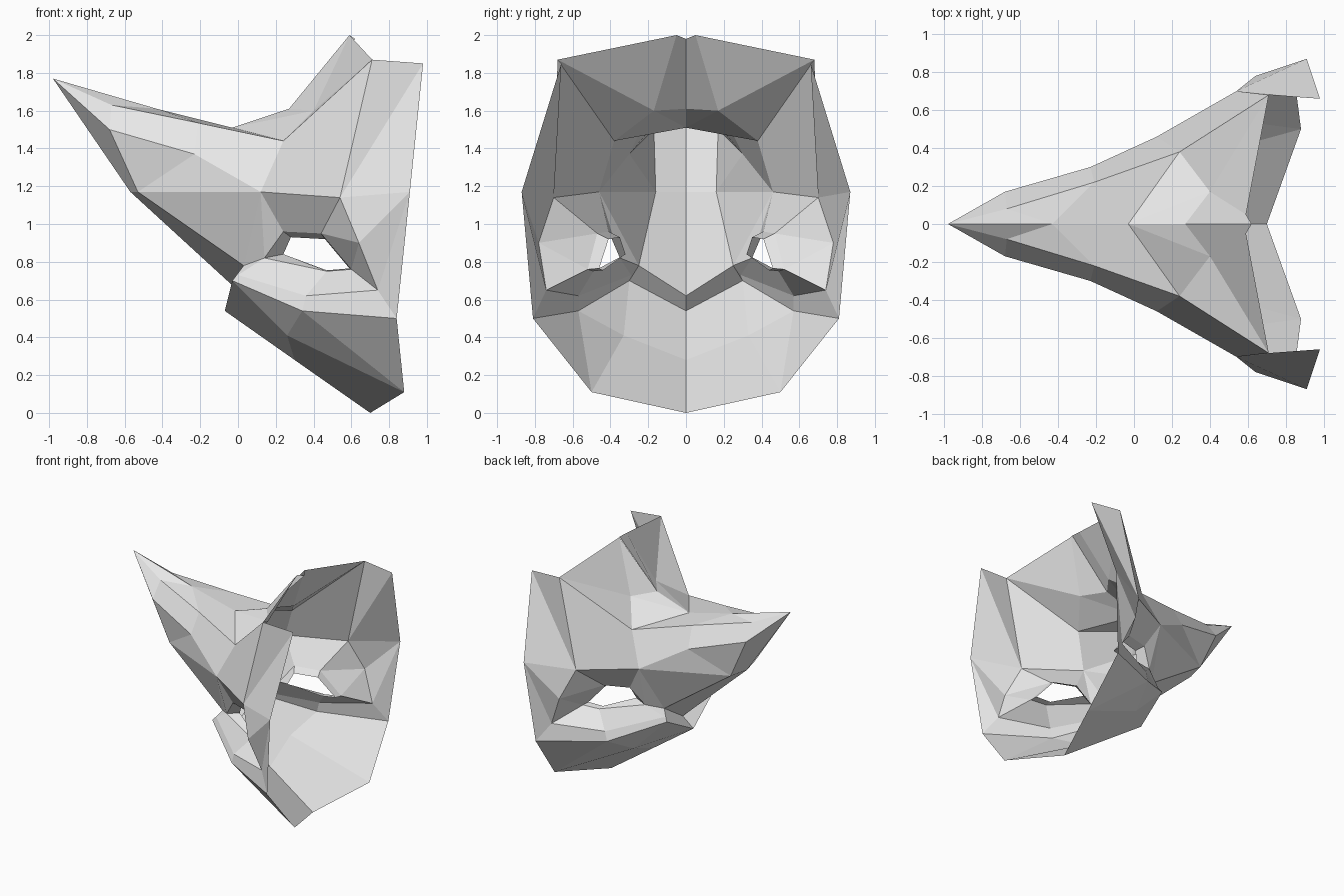
import bpy
import bmesh
from mathutils import Vector

old = bpy.data.objects.get("Cube")
if old:
    bpy.data.objects.remove(old, do_unlink=True)

# One plain paper colour for the whole mask
paper = bpy.data.materials.new("pale_grey_paper")
paper.use_nodes = True
paper.diffuse_color = (0.8, 0.8, 0.8, 1)
paper.node_tree.nodes["Principled BSDF"].inputs["Base Color"].default_value = (0.8, 0.8, 0.8, 1)

# Fold corners of one half of the mask
nose = dict(
    tip=(-.98, 0, 1.77), ridge=(-.43, 0, 1.61), root=(-.03, 0, 1.51),
    top_front=(-.67, -.08, 1.63), top_mid=(-.21, -.22, 1.535),
    side_front=(-.68, -.17, 1.5), side_mid=(-.23, -.3, 1.37),
    keel=(-.57, 0, 1.17), keel_side=(-.53, -.16, 1.17),
    base=(.03, 0, .62), nostril=(.03, -.25, .78))
forehead = dict(
    brow=(.24, -.38, 1.44), fold=(.40, -.17, 1.6), fold_mid=(.27, 0, 1.61),
    crown=(.59, -.05, 2), crown_mid=(.62, 0, 1.98), temple=(.71, -.68, 1.87))
eye = dict(
    lid_in=(.12, -.46, 1.17), lid_out=(.54, -.70, 1.14), socket=(.64, -.78, .9),
    corner=(.74, -.74, .65), bag=(.36, -.57, .62), bag_in=(0, -.29, .73),
    hole_in=(.14, -.35, .82), hole_top=(.24, -.41, .96), hole_out=(.44, -.47, .95),
    hole_end=(.60, -.52, .76), hole_low=(.47, -.49, .75))
rim = dict(
    rim_in=(.24, -.32, .84), rim_top=(.28, -.35, .93), rim_out=(.46, -.41, .92),
    rim_end=(.59, -.46, .765), rim_low=(.47, -.44, .755))
jaw = dict(
    ear_top=(.98, -.66, 1.85), ear=(.91, -.87, 1.17), jaw=(.84, -.81, .5),
    lip_mid=(-.07, 0, .54), lip=(-.03, -.3, .70), lip_out=(.34, -.57, .54),
    chin_fold=(.26, -.33, .41), chin_mid=(.3, 0, .28),
    chin_side=(.88, -.5, .11), chin=(.70, 0, 0))
corners = {**nose, **forehead, **eye, **rim, **jaw}
inside = Vector((.6, 0, .9))


def folded_part(name, panels):
    """Flat panels between named corners, mirrored across y = 0."""
    bm = bmesh.new()
    made = {}
    for panel in panels:
        verts = []
        for key in panel.split():
            if key not in made:
                made[key] = bm.verts.new(corners[key])
            verts.append(made[key])
        bm.faces.new(verts)
    bm.normal_update()
    for face in bm.faces:
        if face.normal.dot(face.calc_center_median() - inside) < 0:
            face.normal_flip()
    mesh = bpy.data.meshes.new(name)
    bm.to_mesh(mesh)
    bm.free()
    mesh.materials.append(paper)
    obj = bpy.data.objects.new(name, mesh)
    bpy.context.collection.objects.link(obj)
    mirror = obj.modifiers.new("mirror", 'MIRROR')
    mirror.use_axis = (False, True, False)
    mirror.merge_threshold = 0.001
    return obj


# Long pointed nose: top, flanks and keel
folded_part("long_nose", [
    "tip top_front ridge", "top_front top_mid ridge", "top_mid brow root ridge",
    "tip side_front top_front", "top_front side_front side_mid top_mid",
    "top_mid side_mid lid_in brow", "side_front keel_side side_mid",
    "side_mid keel_side lid_in", "keel_side nostril lid_in",
    "tip keel keel_side side_front", "keel base nostril keel_side"])

# Raised forehead with a folded step behind the nose
folded_part("forehead", [
    "root brow fold", "root fold fold_mid", "fold_mid fold crown crown_mid",
    "fold brow temple", "fold temple crown", "brow lid_in lid_out temple"])

# Side of the face, running from temple to jaw
folded_part("temple_and_cheek", [
    "temple lid_out ear_top", "ear_top lid_out ear", "lid_out socket ear",
    "socket corner ear", "corner jaw ear"])

# Panels around the open eye
folded_part("eye_surround", [
    "lid_in nostril hole_in", "lid_in hole_in hole_top",
    "lid_in hole_top hole_out lid_out", "lid_out hole_out socket",
    "socket hole_out hole_end", "socket hole_end corner",
    "corner hole_end hole_low bag", "bag hole_low hole_in bag_in",
    "bag_in hole_in nostril"])

# Turned-in edge of the eye opening
ring = ["in", "top", "out", "end", "low"]
folded_part("eye_rim", [
    f"hole_{a} hole_{b} rim_{b} rim_{a}" for a, b in zip(ring, ring[1:] + ring[:1])])

# Fold between the face and the chin
folded_part("upper_lip", [
    "base lip_mid lip nostril", "nostril lip bag_in", "bag_in lip lip_out bag",
    "bag lip_out jaw corner"])

# Faceted chin
folded_part("chin", [
    "lip_mid chin_mid chin_fold lip", "lip chin_fold lip_out",
    "lip_out chin_fold chin_side", "lip_out chin_side jaw",
    "chin_mid chin chin_side chin_fold"])
